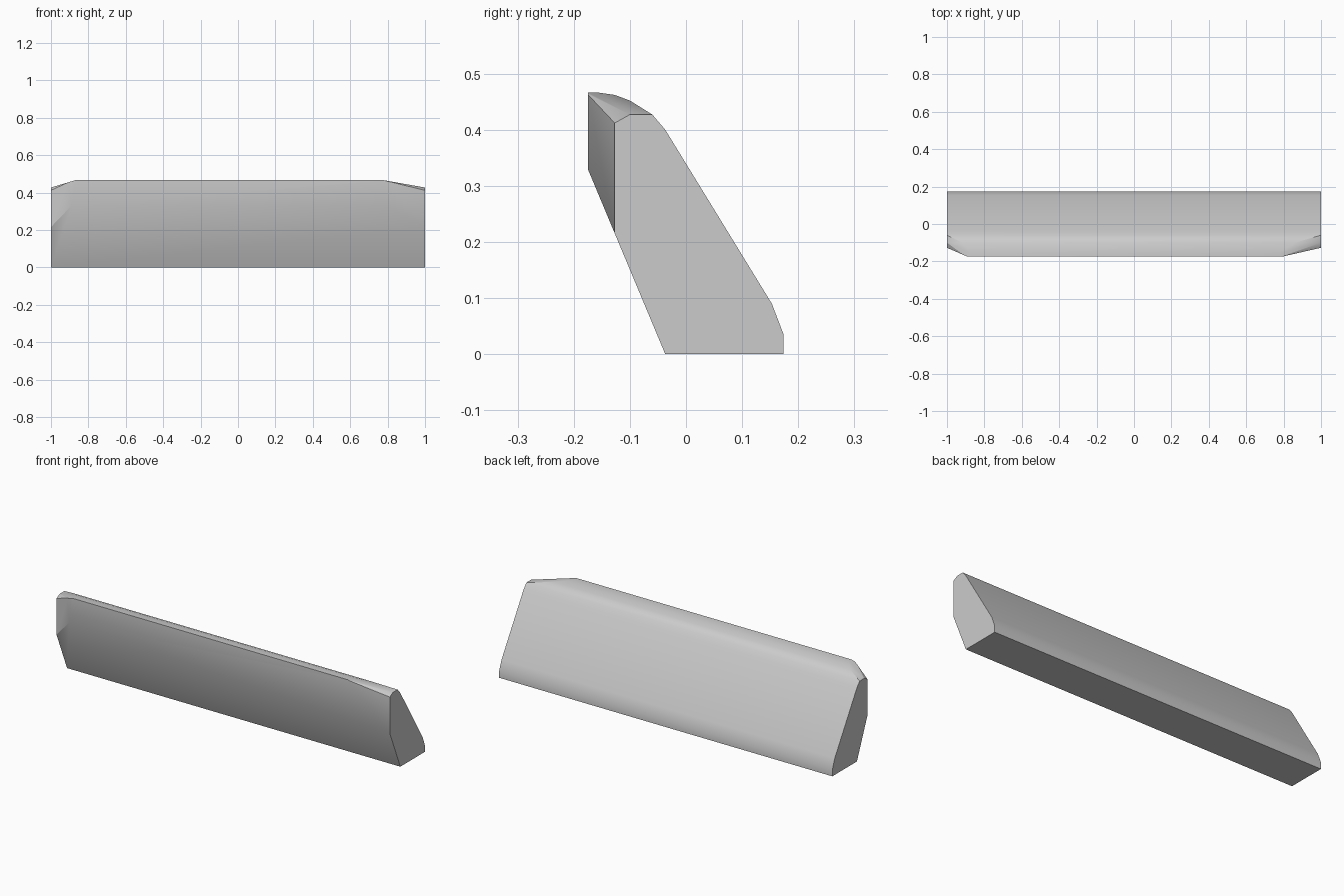
import bpy
import bmesh
from math import radians
from mathutils import Vector

cube = bpy.data.objects.get("Cube")
if cube:
    bpy.data.objects.remove(cube, do_unlink=True)

# Single flat grey
grey = bpy.data.materials.new("plain grey")
grey.use_nodes = True
colour = (0.6, 0.6, 0.6, 1)
grey.diffuse_color = colour
grey.node_tree.nodes["Principled BSDF"].inputs["Base Color"].default_value = colour

# Leaning cross-section (y, z), swept along x
PROFILE = [(-0.037, 0), (0.174, 0), (0.174, 0.035), (0.153, 0.09),
           (-0.037, 0.4), (-0.06, 0.427), (-0.1, 0.452), (-0.127, 0.462),
           (-0.155, 0.466), (-0.175, 0.466), (-0.175, 0.33)]


def slice_off(bm, a, b, c):
    """Cut along the plane through three points, dropping the side away from the centre."""
    a, b, c = Vector(a), Vector(b), Vector(c)
    normal = (b - a).cross(c - a).normalized()
    if normal.dot(Vector((0, 0, 0.2)) - a) > 0:
        normal.negate()
    geom = bm.verts[:] + bm.edges[:] + bm.faces[:]
    cut = bmesh.ops.bisect_plane(bm, geom=geom, dist=1e-5, plane_co=a,
                                 plane_no=normal, clear_outer=True)
    edges = [e for e in cut["geom_cut"] if isinstance(e, bmesh.types.BMEdge)]
    bmesh.ops.holes_fill(bm, edges=edges, sides=0)


bm = bmesh.new()
start = bm.faces.new([bm.verts.new((-1, y, z)) for y, z in PROFILE])
sweep = bmesh.ops.extrude_face_region(bm, geom=[start], use_keep_orig=True)
bmesh.ops.translate(bm, vec=(2, 0, 0),
                    verts=[v for v in sweep["geom"] if isinstance(v, bmesh.types.BMVert)])

# Bevelled ends: a short bevel on the right, a longer one on the left
for end, front_x, top_x in ((-1, -0.89, -0.87), (1, 0.79, 0.78)):
    slice_off(bm, (end, -0.127, 0), (end, -0.127, 1), (front_x, -0.175, 0))
    slice_off(bm, (end, 0, 0.427), (end, 1, 0.427), (top_x, 0, 0.466))
    slice_off(bm, (end, -0.1, 0.427), (end, -0.127, 0.412), (front_x, -0.175, 0.463))

bmesh.ops.remove_doubles(bm, verts=bm.verts[:], dist=1e-4)
bmesh.ops.recalc_face_normals(bm, faces=bm.faces[:])
mesh = bpy.data.meshes.new("slanted_bar")
bm.to_mesh(mesh)
bm.free()
mesh.materials.append(grey)

bar = bpy.data.objects.new("slanted_bar", mesh)
bpy.context.collection.objects.link(bar)
bpy.ops.object.select_all(action="DESELECT")
bar.select_set(True)
bpy.context.view_layer.objects.active = bar
bpy.ops.object.shade_smooth_by_angle(angle=radians(30))
